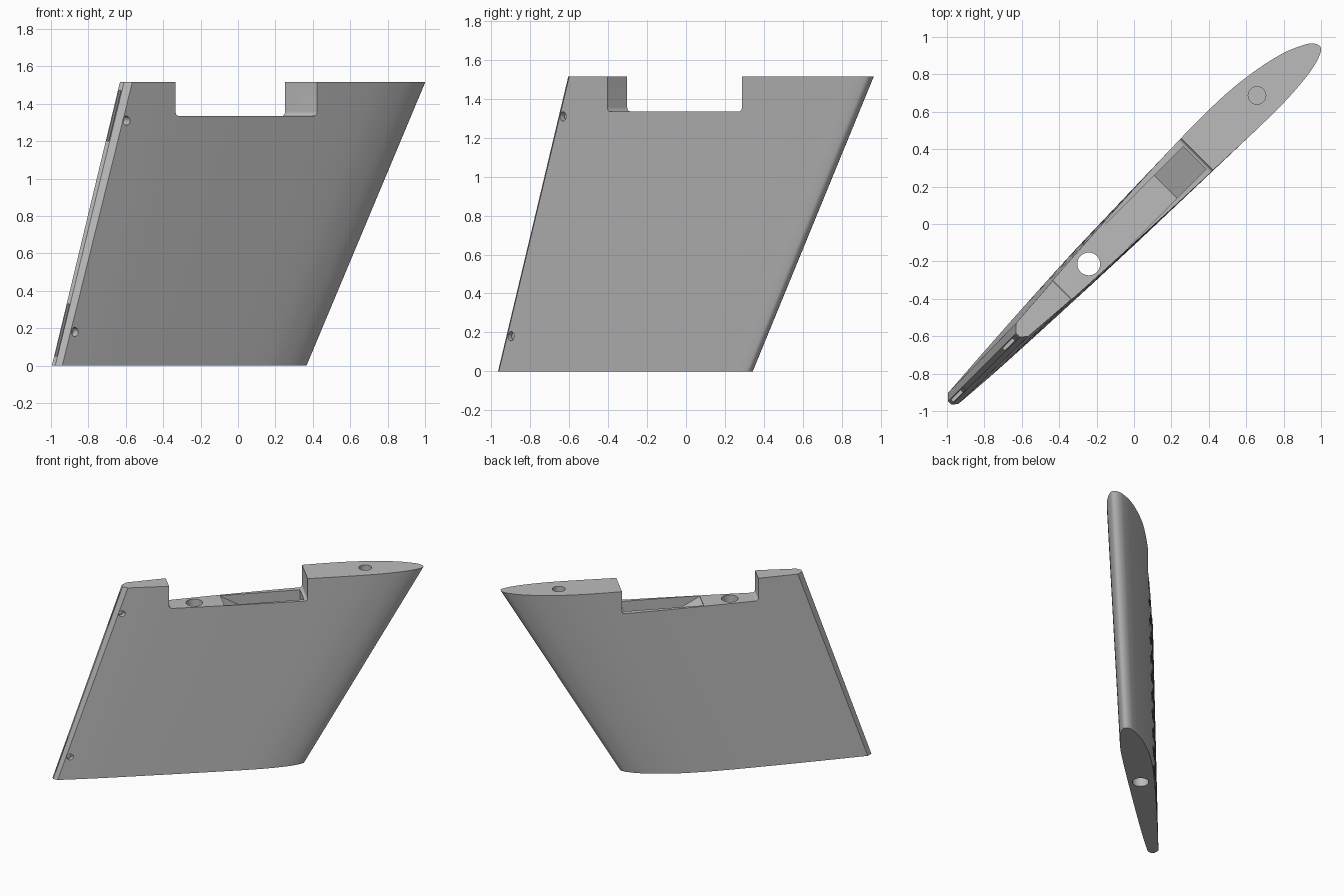
import bpy, bmesh, math
from mathutils import Vector, Matrix
from mathutils.geometry import interpolate_bezier

if "Cube" in bpy.data.objects:
    bpy.data.objects.remove(bpy.data.objects["Cube"])

# Work in a chord-aligned frame (u along chord, v across, z up), then turn 45 degrees
TURN = Matrix.Rotation(math.radians(45), 4, 'Z')
TOP = 1.515

grey = bpy.data.materials.new("light_grey")
grey.diffuse_color = (0.5, 0.5, 0.5, 1)
grey.use_nodes = True
grey.node_tree.nodes["Principled BSDF"].inputs["Base Color"].default_value = grey.diffuse_color


def make_object(name, bm):
    bmesh.ops.recalc_face_normals(bm, faces=bm.faces)
    bm.transform(TURN)
    mesh = bpy.data.meshes.new(name)
    bm.to_mesh(mesh)
    bm.free()
    mesh.materials.append(grey)
    obj = bpy.data.objects.new(name, mesh)
    bpy.context.collection.objects.link(obj)
    return obj


def loft(name, ring_a, ring_b):
    bm = bmesh.new()
    a = [bm.verts.new(p) for p in ring_a]
    b = [bm.verts.new(p) for p in ring_b]
    n = len(a)
    bm.faces.new(a)
    bm.faces.new(b)
    for i in range(n):
        bm.faces.new((a[i], a[(i + 1) % n], b[(i + 1) % n], b[i]))
    return make_object(name, bm)


def side_profile(name, uz, v0, v1):
    return loft(name, [(u, v0, z) for u, z in uz], [(u, v1, z) for u, z in uz])


def circle(center, r, axis, n=32):
    pts = []
    for i in range(n):
        c, s = r * math.cos(2 * math.pi * i / n), r * math.sin(2 * math.pi * i / n)
        off = Vector((c, s, 0)) if axis == 'Z' else Vector((c, 0, s))
        pts.append(Vector(center) + off)
    return pts


def smooth_path(pts, steps):
    # rounded curve through the points
    pts = [Vector((p[0], p[1], 0)) for p in pts]
    n = len(pts)
    tan = [(pts[min(i + 1, n - 1)] - pts[max(i - 1, 0)]).normalized() for i in range(n)]
    out = []
    for i in range(n - 1):
        d = (pts[i + 1] - pts[i]).length / 3
        seg = interpolate_bezier(pts[i], pts[i] + tan[i] * d,
                                 pts[i + 1] - tan[i + 1] * d, pts[i + 1], steps + 1)
        out += seg[:-1]
    return out + [pts[-1]]


# Fin body: cambered section with a rounded nose and chamfered trailing edge
surface = [(-0.82, 0.071), (-0.52, 0.092), (0.0, 0.124), (0.5, 0.147), (0.8, 0.146),
           (1.0, 0.127), (1.2, 0.085), (1.325, 0.032), (1.363, 0.001), (1.375, -0.030),
           (1.363, -0.052), (1.288, -0.081), (1.163, -0.100), (0.957, -0.109),
           (0.5, -0.095), (0.0, -0.074), (-0.52, -0.048), (-0.824, -0.025)]
section = smooth_path(surface, 4) + [Vector((-0.859, 0.003, 0)), Vector((-0.859, 0.034, 0))]
TAPER = 0.834
top_ring = [(p.x, p.y, TOP) for p in section]
bottom_ring = [(-1.374 + TAPER * (p.x + 0.859), 0.03 + TAPER * (p.y - 0.03), 0) for p in section]
fin = loft("fin_body", bottom_ring, top_ring)

cutters = []

# Top notch with filleted floor corners
U0, U1, FLOOR, R = -0.522, 0.502, 1.335, 0.022
notch = [(U0, TOP + 0.2)]
for k in range(6):
    a = math.pi + k * math.pi / 10
    notch.append((U0 + R + R * math.cos(a), FLOOR + R + R * math.sin(a)))
for k in range(6):
    a = 1.5 * math.pi + k * math.pi / 10
    notch.append((U1 - R + R * math.cos(a), FLOOR + R + R * math.sin(a)))
notch.append((U1, TOP + 0.2))
cutters.append(side_profile("notch_cutter", notch, -0.4, 0.4))

# Ramped pocket in the notch floor
pocket = [(-0.113, 1.42), (-0.113, 1.33), (0.113, 1.20), (0.26, 1.20),
          (0.48, 0.86), (0.48, 1.42)]
cutters.append(side_profile("pocket_cutter", pocket, -0.066, 0.106))

# Vertical through hole and blind hole in the top
cutters.append(loft("through_hole_cutter", circle((-0.322, 0.02, -0.1), 0.061, 'Z'),
                    circle((-0.322, 0.02, 1.45), 0.061, 'Z')))
cutters.append(loft("blind_hole_cutter", circle((0.951, 0.021, 1.2), 0.047, 'Z'),
                    circle((0.951, 0.021, 1.6), 0.047, 'Z')))


def trailing_u(z):
    return -1.374 + (1.374 - 0.859) * z / TOP


# Trailing-edge slots and the small screw holes that meet them
for z0, z1, hole_z in ((0.05, 0.33, 0.18), (1.20, 1.47, 1.31)):
    a, b = trailing_u(z0), trailing_u(z1)
    slot = [(a - 0.03, z0), (b - 0.03, z1), (b + 0.075, z1), (a + 0.075, z0)]
    cutters.append(side_profile("slot_cutter", slot, 0.010, 0.028))
    hu = trailing_u(hole_z) + 0.06
    cutters.append(loft("screw_hole_cutter", circle((hu, -0.1, hole_z), 0.024, 'Y', 20),
                        circle((hu, 0.019, hole_z), 0.024, 'Y', 20)))

# Cut everything out of the fin
bpy.context.view_layer.objects.active = fin
fin.select_set(True)
for c in cutters:
    c.hide_render = True
    mod = fin.modifiers.new(c.name, 'BOOLEAN')
    mod.operation = 'DIFFERENCE'
    mod.solver = 'EXACT'
    mod.object = c
    bpy.ops.object.modifier_apply(modifier=mod.name)
    bpy.data.objects.remove(c)

bpy.ops.object.shade_smooth_by_angle(angle=math.radians(25))
